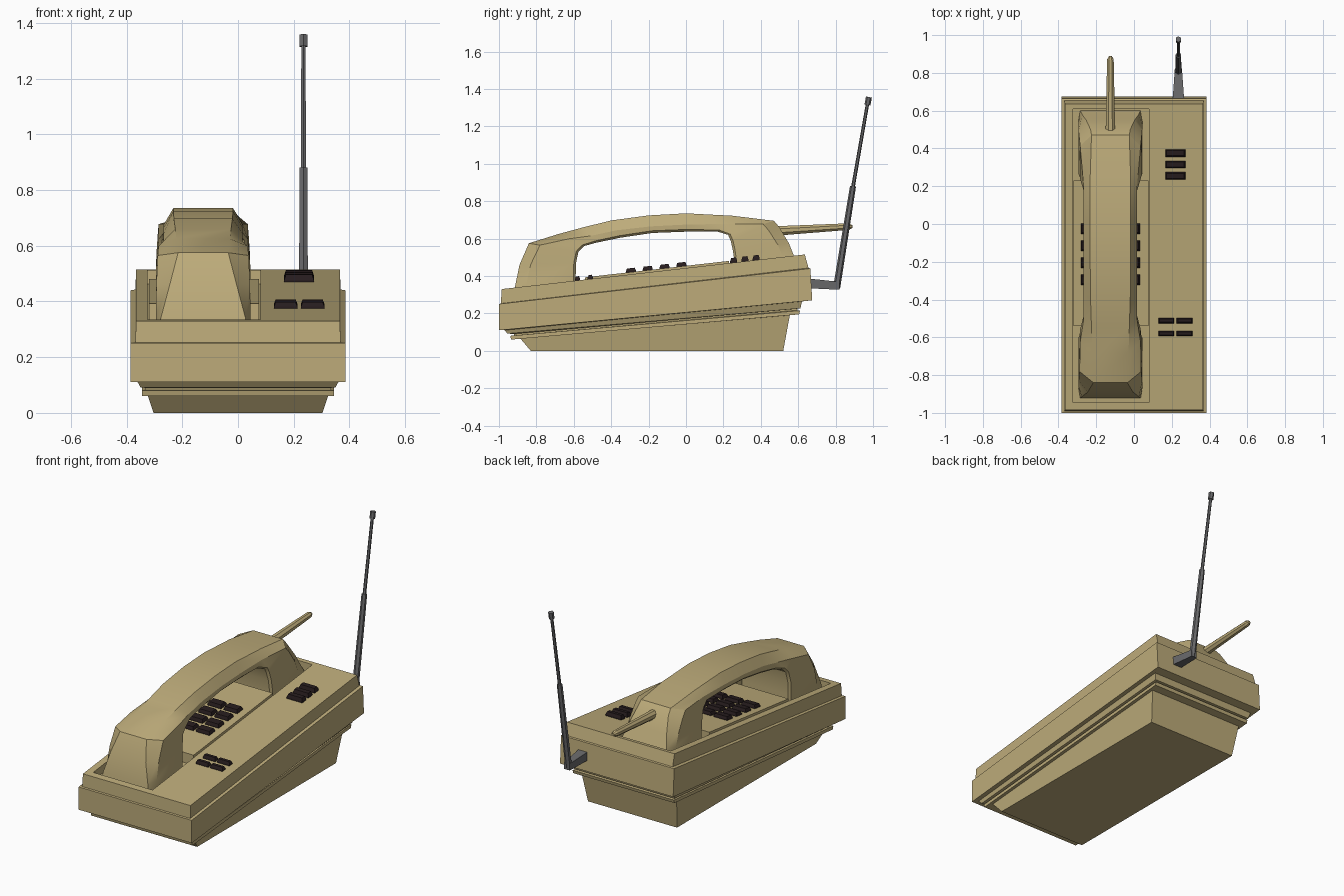
import bpy, bmesh, math
from mathutils import Vector

cube = bpy.data.objects.get("Cube")
if cube:
    bpy.data.objects.remove(cube, do_unlink=True)


def material(name, rgb):
    m = bpy.data.materials.new(name)
    m.use_nodes = True
    m.diffuse_color = (*rgb, 1)
    b = next(n for n in m.node_tree.nodes if n.type == 'BSDF_PRINCIPLED')
    b.inputs["Base Color"].default_value = (*rgb, 1)
    b.inputs["Roughness"].default_value = 0.7
    return m


TAN = material("tan plastic", (0.51, 0.41, 0.195))
BLACK = material("dark keys", (0.02, 0.012, 0.013))
GREY = material("antenna grey", (0.14, 0.14, 0.145))

SLOPE = 0.1142


def deck(y):
    """Height of the sloping top at depth y."""
    return 0.33 + SLOPE * (y + 0.985)


def loft(name, rings, mat, smooth=False):
    """Skin a list of equal-length point rings and cap both ends."""
    bm = bmesh.new()
    vs = [[bm.verts.new(p) for p in r] for r in rings]
    n = len(rings[0])
    for a, b in zip(vs, vs[1:]):
        for i in range(n):
            j = (i + 1) % n
            bm.faces.new((a[i], a[j], b[j], b[i]))
    bm.faces.new(vs[0][::-1])
    bm.faces.new(vs[-1])
    bmesh.ops.recalc_face_normals(bm, faces=bm.faces)
    me = bpy.data.meshes.new(name)
    bm.to_mesh(me)
    bm.free()
    me.materials.append(mat)
    ob = bpy.data.objects.new(name, me)
    bpy.context.collection.objects.link(ob)
    if smooth:
        bpy.ops.object.select_all(action='DESELECT')
        ob.select_set(True)
        bpy.context.view_layer.objects.active = ob
        bpy.ops.object.shade_smooth_by_angle(angle=math.radians(28))
    return ob


def rect(x0, x1, yf, zf, yb, zb):
    return [(x0, yf, zf), (x1, yf, zf), (x1, yb, zb), (x0, yb, zb)]


def deck_rect(x0, x1, y0, y1, h):
    """Rectangle parallel to the sloping top, at height h over it."""
    return rect(x0, x1, y0, deck(y0) + h, y1, deck(y1) + h)


def rod(name, sections, x, mat, sides=6):
    """Rod through (y, z, radius) sections in the plane at x."""
    pts = [Vector((x, y, z)) for y, z, r in sections]
    d = (pts[-1] - pts[0]).normalized()
    u = Vector((1, 0, 0))
    w = d.cross(u)
    rings = []
    for p, (_, _, r) in zip(pts, sections):
        angles = [math.tau * (i + 0.5) / sides for i in range(sides)]
        rings.append([p + r * (math.cos(a) * u + math.sin(a) * w) for a in angles])
    return loft(name, rings, mat)


# Housing: half width, front y, front z, back y, back z, from the foot up
layers = [
    (0.303, -0.83, 0.0, 0.52, 0.0),
    (0.325, -0.885, 0.065, 0.555, 0.19),
    (0.345, -0.935, 0.06, 0.605, 0.195),
    (0.345, -0.94, 0.08, 0.61, 0.215),
    (0.333, -0.92, 0.082, 0.595, 0.217),
    (0.333, -0.92, 0.09, 0.595, 0.225),
    (0.350, -0.955, 0.092, 0.612, 0.227),
    (0.360, -0.97, 0.11, 0.62, 0.264),
    (0.385, -1.0, 0.11, 0.675, 0.27),
    (0.385, -1.0, 0.25, 0.665, 0.44),
    (0.368, -0.99, 0.253, 0.655, 0.443),
    (0.366, -0.985, 0.33, 0.635, deck(0.635)),
]
housing = loft("housing", [rect(-h, h, *r) for h, *r in layers], TAN)

# Sunken bay for the handset
cutter = loft("bay_cutter", [deck_rect(-0.324, 0.08, -0.945, 0.61, -0.05),
                             deck_rect(-0.324, 0.08, -0.945, 0.61, 0.1)], TAN)
mod = housing.modifiers.new("bay", 'BOOLEAN')
mod.operation = 'DIFFERENCE'
mod.solver = 'EXACT'
mod.object = cutter
bpy.ops.object.select_all(action='DESELECT')
housing.select_set(True)
bpy.context.view_layer.objects.active = housing
bpy.ops.object.modifier_apply(modifier="bay")
bpy.data.objects.remove(cutter, do_unlink=True)

# Keypad panel bridging the middle of the bay
loft("keypad_panel", [deck_rect(-0.32, 0.076, -0.54, 0.23, -0.06),
                      deck_rect(-0.32, 0.076, -0.54, 0.23, 0.012)], TAN)


# Keys
def key(name, x, y, w, d, base, top):
    t = 0.006
    loft(name, [deck_rect(x - w, x + w, y - d, y + d, base),
                deck_rect(x - w, x + w, y - d, y + d, base + 0.4 * (top - base)),
                deck_rect(x - w + t, x + w - t, y - d + t, y + d - t, top)], BLACK)


for r in range(4):
    for c in range(3):
        key(f"number_key_{r}_{c}", -0.125 + 0.11 * (c - 1), -0.025 - 0.09 * r,
            0.046, 0.027, 0.008, 0.033)
for r in range(3):
    key(f"function_key_{r}", 0.219, 0.375 - 0.06 * r, 0.053, 0.019, -0.004, 0.026)
for r in range(2):
    for c in range(2):
        key(f"small_key_{r}_{c}", 0.171 + 0.097 * c, -0.512 - 0.068 * r,
            0.042, 0.014, -0.004, 0.022)

# Handset: outer y, z, inner y, z, crown half width, side half width
stations = [
    (-0.922, 0.29, -0.59, 0.32, 0.160, 0.170),
    (-0.915, 0.34, -0.59, 0.39, 0.152, 0.170),
    (-0.890, 0.46, -0.588, 0.47, 0.120, 0.168),
    (-0.840, 0.575, -0.575, 0.53, 0.090, 0.163),
    (-0.680, 0.625, -0.545, 0.56, 0.096, 0.160),
    (-0.550, 0.660, -0.480, 0.578, 0.100, 0.142),
    (-0.400, 0.697, -0.350, 0.605, 0.105, 0.142),
    (-0.200, 0.724, -0.180, 0.630, 0.107, 0.142),
    (0.000, 0.735, 0.000, 0.637, 0.107, 0.142),
    (0.250, 0.722, 0.170, 0.637, 0.107, 0.142),
    (0.470, 0.695, 0.225, 0.620, 0.100, 0.160),
    (0.500, 0.660, 0.240, 0.585, 0.105, 0.163),
    (0.550, 0.575, 0.250, 0.540, 0.128, 0.168),
    (0.580, 0.500, 0.260, 0.470, 0.150, 0.170),
    (0.603, 0.455, 0.262, 0.420, 0.160, 0.170),
]
CX = -0.125
rings = []
for oy, oz, iy, iz, a, b in stations:
    o, i = Vector((CX, oy, oz)), Vector((CX, iy, iz))
    length = (i - o).length
    shoulder, lower = o.lerp(i, 0.06 / length), o.lerp(i, 1 - 0.012 / length)
    half = [(o, a), (shoulder, b), (lower, b), (i, b - 0.012)]
    rings.append([p + Vector((w, 0, 0)) for p, w in half]
                 + [p - Vector((w, 0, 0)) for p, w in reversed(half)])
loft("handset", rings, TAN, smooth=True)

# Handset aerial
rod("handset_aerial", [(0.42, 0.638, 0.028), (0.50, 0.642, 0.027),
                       (0.87, 0.664, 0.019), (0.89, 0.665, 0.008)], CX, TAN, 8)

# Main aerial: hinge arm, two-stage mast and tip
AX = 0.235
loft("aerial_arm", [
    [(AX + s * w, y, z) for s, z in ((-1, z0), (1, z0), (1, z1), (-1, z1))]
    for y, w, z0, z1 in ((0.64, 0.032, 0.335, 0.388), (0.79, 0.021, 0.328, 0.372),
                         (0.822, 0.019, 0.328, 0.370))], GREY)
rod("aerial_lower_mast", [(0.805, 0.335, 0.019), (0.893, 0.88, 0.016)], AX, GREY)
rod("aerial_upper_mast", [(0.89, 0.86, 0.010), (0.972, 1.33, 0.009)], AX, GREY)
rod("aerial_tip", [(0.970, 1.315, 0.016), (0.978, 1.357, 0.016)], AX, GREY)
